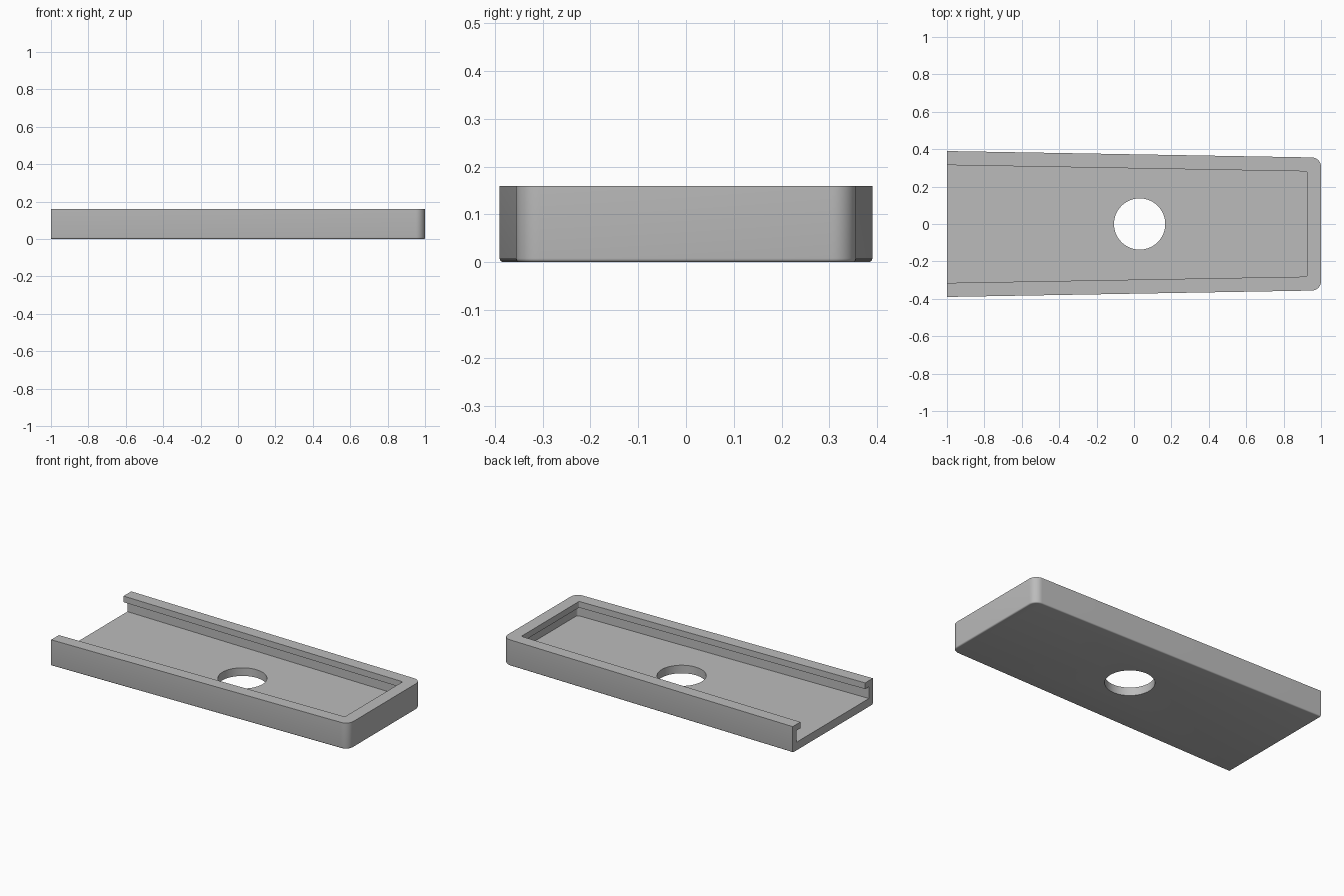
import bpy
import bmesh
from math import sin, cos, pi, radians

if "Cube" in bpy.data.objects:
    bpy.data.objects.remove(bpy.data.objects["Cube"])

grey = bpy.data.materials.new("plain grey")
grey.use_nodes = True
colour = (0.5, 0.5, 0.5, 1)
grey.diffuse_color = colour
grey.node_tree.nodes["Principled BSDF"].inputs["Base Color"].default_value = colour


def half_width(x):
    """Half the width of the tapering tray at x."""
    return 0.3725 - 0.0175 * x


def outline(x_open, inset, radius, steps=10):
    """Tapered outline, square at the open end and rounded at the closed end."""
    end = 1 - inset
    side = []
    for i in range(steps + 1):
        a = pi / 2 * i / steps
        x = end - radius + radius * sin(a)
        y = half_width(end - radius) - inset - radius + radius * cos(a)
        side.append((x, y))
    side.insert(0, (x_open, half_width(x_open) - inset))
    return side + [(x, -y) for x, y in reversed(side)]


def loft(name, layers):
    """Closed solid through (outline, height) layers, bottom to top."""
    bm = bmesh.new()
    rings = [[bm.verts.new((x, y, z)) for x, y in pts] for pts, z in layers]
    n = len(rings[0])
    for low, high in zip(rings, rings[1:]):
        for i in range(n):
            j = (i + 1) % n
            bm.faces.new((low[i], low[j], high[j], high[i]))
    bm.faces.new(rings[0])
    bm.faces.new(rings[-1])
    bmesh.ops.recalc_face_normals(bm, faces=bm.faces)
    mesh = bpy.data.meshes.new(name)
    bm.to_mesh(mesh)
    bm.free()
    mesh.materials.append(grey)
    obj = bpy.data.objects.new(name, mesh)
    bpy.context.collection.objects.link(obj)
    return obj


# Outer body with a softened bottom edge
height, edge = 0.16, 0.008
layers = []
for i in range(5):
    a = pi / 2 * i / 4
    inset = edge * (1 - sin(a))
    layers.append((outline(-1, inset, 0.05 - inset), edge * (1 - cos(a))))
layers.append((outline(-1, 0, 0.05), height))
tray = loft("sliding_tray", layers)

# Cutters: wide slot under the lip, narrower opening above, round hole
floor, lip = 0.05, 0.122
slot = outline(-1.1, 0.038, 0.015)
opening = outline(-1.1, 0.075, 0.008)
circle = [(0.03 + 0.137 * cos(2 * pi * i / 64), 0.137 * sin(2 * pi * i / 64))
          for i in range(64)]
cutters = [
    loft("slot_cutter", [(slot, floor), (slot, lip)]),
    loft("opening_cutter", [(opening, floor + 0.03), (opening, height + 0.1)]),
    loft("hole_cutter", [(circle, -0.1), (circle, floor + 0.03)]),
]

bpy.ops.object.select_all(action="DESELECT")
tray.select_set(True)
bpy.context.view_layer.objects.active = tray
for cutter in cutters:
    cutter.hide_render = True
    cut = tray.modifiers.new(cutter.name, "BOOLEAN")
    cut.operation = "DIFFERENCE"
    cut.solver = "EXACT"
    cut.object = cutter
    bpy.ops.object.modifier_apply(modifier=cut.name)
    bpy.data.objects.remove(cutter)

bpy.ops.object.shade_smooth_by_angle(angle=radians(30))
